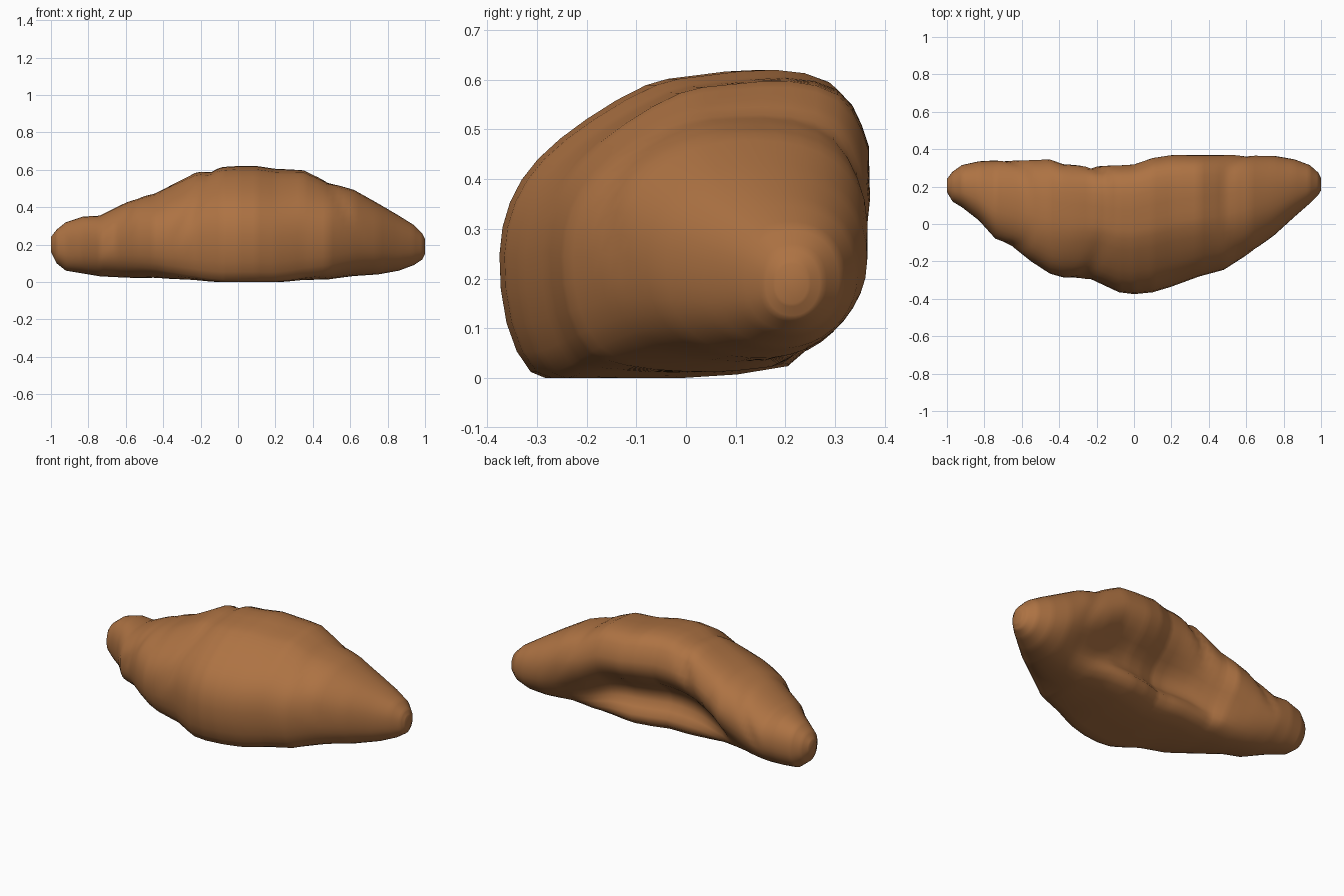
import bpy
import bmesh
import math

cube = bpy.data.objects.get("Cube")
if cube:
    bpy.data.objects.remove(cube, do_unlink=True)


def make_material(name, colour):
    material = bpy.data.materials.new(name)
    material.use_nodes = True
    material.diffuse_color = colour
    material.node_tree.nodes["Principled BSDF"].inputs["Base Color"].default_value = colour
    return material


def lerp(first, second, amount):
    return [a + (b - a) * amount for a, b in zip(first, second)]


def smoothstep(low, high, value):
    amount = min(1, max(0, (value - low) / (high - low)))
    return amount * amount * (3 - 2 * amount)


def catmull_rom(before, start, end, after, t):
    return [0.5 * (2 * b + (c - a) * t + (2 * a - 5 * b + 4 * c - d) * t * t
                   + (3 * b - a - 3 * c + d) * t ** 3)
            for a, b, c, d in zip(before, start, end, after)]


# Outline of the roll at each station: x, bottom, top, front, back
stations = [
    (-1, .16, .24, .17, .24), (-.97, .1, .28, .12, .28),
    (-.92, .06, .32, .09, .315), (-.83, .045, .35, .02, .335),
    (-.74, .03, .355, -.08, .34), (-.65, .025, .4, -.12, .34),
    (-.55, .02, .45, -.2, .345), (-.45, .02, .475, -.265, .35),
    (-.38, .015, .51, -.285, .325), (-.23, .01, .585, -.295, .315),
    (-.08, 0, .615, -.365, .32), (0, 0, .62, -.375, .325),
    (.1, 0, .62, -.365, .36), (.2, 0, .605, -.335, .375),
    (.35, .01, .6, -.28, .375), (.48, .01, .54, -.245, .375),
    (.62, .03, .495, -.155, .37), (.75, .04, .42, -.06, .365),
    (.86, .06, .355, .04, .345), (.94, .09, .305, .11, .315),
    (.985, .12, .26, .155, .275), (1, .15, .23, .18, .245),
]

# Middle cross-section, front to back over the top, with the hollow behind
middle = [
    (0, .4), (.03, .57), (.11, .71), (.25, .84), (.42, .95), (.55, .98),
    (.75, 1), (.9, .96), (.97, .84), (.99, .7), (.91, .55), (.77, .42),
    (.74, .28), (.82, .16), (.76, .04), (.45, 0), (.2, 0), (.09, .02), (.02, .18),
]
count = len(middle)


# Arm cross-section: a full oval, leaner underneath at the back
def rounded(index):
    angle = 2 * math.pi * index / count
    lean = math.cos(angle) < 0 and math.sin(angle) < 0
    bulge = lambda v: math.copysign(abs(v) ** (1 if lean else .88), v)
    return .5 - .5 * bulge(math.cos(angle)), .5 + .5 * bulge(math.sin(angle))


arm = [rounded(i) for i in range(count)]


def cross_section(x):
    weight = 1 - smoothstep(.15, .78, abs(x - .05))
    points = [lerp(a, m, weight) for a, m in zip(arm, middle)]
    result = []
    for i in range(count):
        around = [points[(i + k) % count] for k in (-1, 0, 1, 2)]
        result += [catmull_rom(*around, t) for t in (0, .5)]
    return result


# Pastry folds: slanted grooves across the upper front
folds = [(-.28, .016), (-.68, .012), (.62, .008)]


def fold_depth(x, v):
    depth = 0
    for centre, amount in folds:
        line = centre - math.copysign(.3, centre) * (v - .55)
        depth += amount * math.exp(-((x - line) / .03) ** 2)
    return depth * smoothstep(.3, .6, v)


# Crescent roll lofted through the stations
rows = []
for start, end in zip(stations, stations[1:]):
    rows += [lerp(start, end, step / 5) for step in range(5)]
rows.append(stations[-1])

bm = bmesh.new()
rings = []
for x, bottom, top, front, back in rows:
    ring = []
    for u, v in cross_section(x):
        groove = fold_depth(x, v) * 3
        u += (.5 - u) * groove
        v += (.5 - v) * groove
        z = max(0, bottom + v * (top - bottom))
        ring.append(bm.verts.new((x, front + u * (back - front), z)))
    rings.append(ring)

for ring, following in zip(rings, rings[1:]):
    for i in range(len(ring)):
        j = (i + 1) % len(ring)
        bm.faces.new((ring[i], ring[j], following[j], following[i]))
for ring in (rings[0], rings[-1]):
    bm.faces.new(ring)
bmesh.ops.recalc_face_normals(bm, faces=bm.faces)

mesh = bpy.data.meshes.new("crescent_roll")
bm.to_mesh(mesh)
bm.free()
mesh.materials.append(make_material("baked brown", (.42, .17, .056, 1)))
roll = bpy.data.objects.new("crescent_roll", mesh)
bpy.context.collection.objects.link(roll)
bpy.context.view_layer.objects.active = roll
roll.select_set(True)
bpy.ops.object.shade_smooth_by_angle(angle=math.radians(50))
